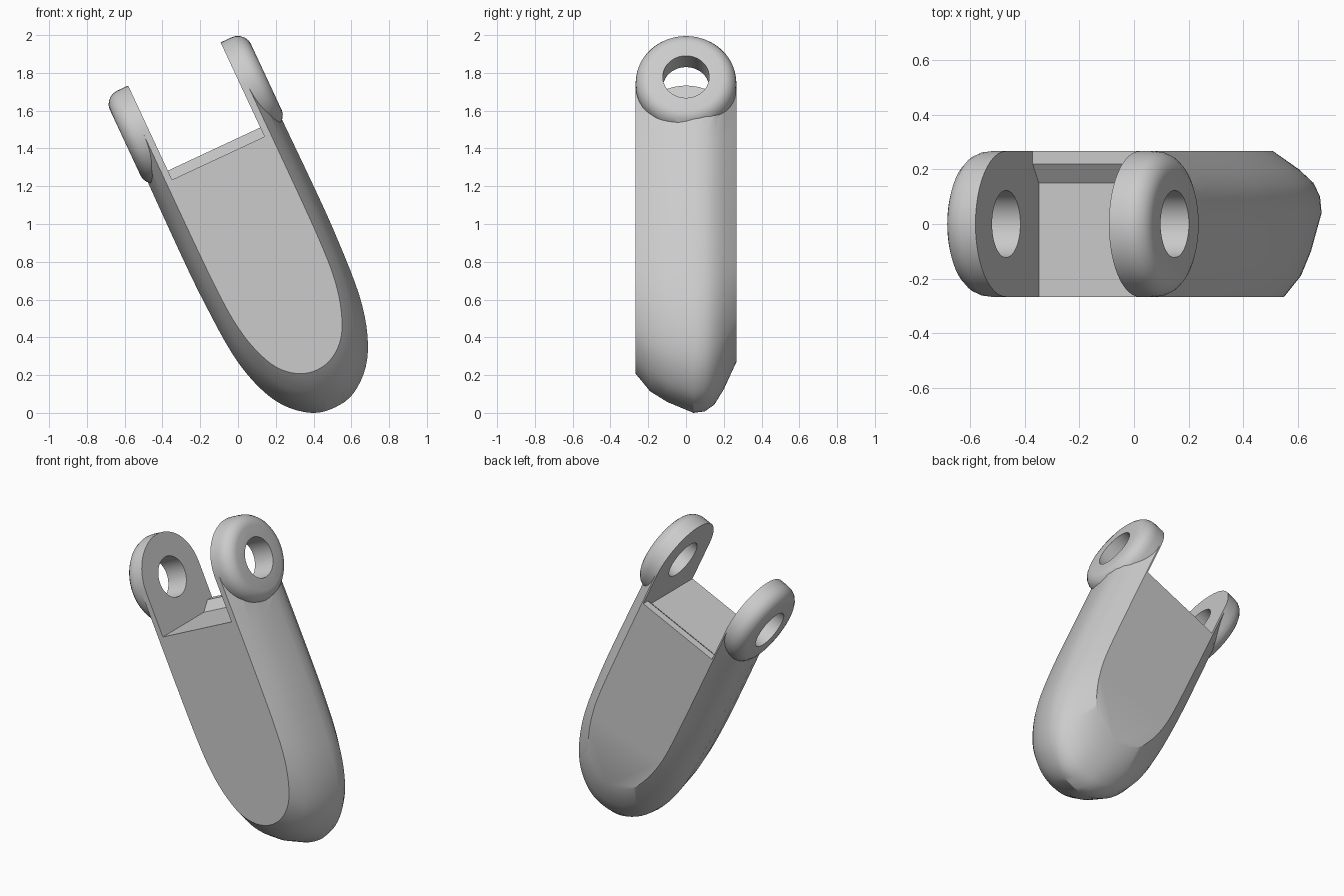
import bpy, bmesh, math
from mathutils import Vector, Matrix

cube = bpy.data.objects.get("Cube")
if cube:
    bpy.data.objects.remove(cube, do_unlink=True)

HALF_DEPTH = 0.267
EAR_HEIGHT = 1.555
INNER = 0.27
HOLE_RADIUS = 0.123

grey = bpy.data.materials.new("light_grey")
grey.use_nodes = True
grey.diffuse_color = (0.6, 0.6, 0.6, 1)
grey.node_tree.nodes["Principled BSDF"].inputs["Base Color"].default_value = (0.6, 0.6, 0.6, 1)


def make_object(name, bm):
    bmesh.ops.recalc_face_normals(bm, faces=bm.faces[:])
    mesh = bpy.data.meshes.new(name)
    bm.to_mesh(mesh)
    bm.free()
    obj = bpy.data.objects.new(name, mesh)
    bpy.context.collection.objects.link(obj)
    mesh.materials.append(grey)
    return obj


def loft(name, rings, closed=False):
    """Skin equal-length rings; cap the ends unless the rings form a loop."""
    bm = bmesh.new()
    loops = [[bm.verts.new(p) for p in ring] for ring in rings]
    n = len(loops[0])
    pairs = list(zip(loops, loops[1:]))
    if closed:
        pairs.append((loops[-1], loops[0]))
    for a, b in pairs:
        for i in range(n):
            j = (i + 1) % n
            bm.faces.new((a[i], a[j], b[j], b[i]))
    if not closed:
        bm.faces.new(loops[0])
        bm.faces.new(loops[-1])
    return make_object(name, bm)


def smooth_path(points, steps=4):
    """Catmull-Rom curve through the points."""
    pts = [Vector(p) for p in points]
    pts = [pts[0] * 2 - pts[1]] + pts + [Vector((-pts[-2].x, pts[-2].y))]
    out = []
    for a, b, c, d in zip(pts, pts[1:], pts[2:], pts[3:]):
        for s in range(steps):
            t = s / steps
            out.append(0.5 * (2 * b + (c - a) * t + (2 * a - 5 * b + 4 * c - d) * t ** 2
                              + (3 * b - a - 3 * c + d) * t ** 3))
    return out + [pts[-2]]


def boolean(target, tool, operation):
    mod = target.modifiers.new(operation.title(), "BOOLEAN")
    mod.operation = operation
    mod.solver = "EXACT"
    mod.object = tool
    bpy.context.view_layer.objects.active = target
    bpy.ops.object.modifier_apply(modifier=mod.name)
    bpy.data.objects.remove(tool, do_unlink=True)


# Tapered shell: outline of the front face and of the widest section
face_outline = smooth_path([(.305, EAR_HEIGHT), (.305, .9), (.30, .6), (.285, .42),
                            (.25, .27), (.19, .14), (.10, .06), (0, .035)])
wide_outline = smooth_path([(.39, EAR_HEIGHT), (.395, .9), (.39, .6), (.37, .3),
                            (.32, .09), (.24, -.06), (.12, -.16), (0, -.185)])
# Depth and how far each section swells from face towards widest
sections = [(-HALF_DEPTH, 0), (-.19, .45), (-.1, .72), (.04, 1), (.1, .96),
            (.15, .79), (.2, .4), (HALF_DEPTH, -.3)]
rings = []
for y, swell in sections:
    half = [f.lerp(w, swell) for f, w in zip(face_outline, wide_outline)]
    rings.append([(p.x, y, p.y) for p in half] + [(-p.x, y, p.y) for p in reversed(half[:-1])])
fork = loft("fork_link", rings)

# Rounded ears, lathed around the hinge axis
ear_profile = [(.2, HALF_DEPTH), (.33, HALF_DEPTH), (.355, .264), (.378, .254),
               (.397, .236), (.408, .216), (.412, .195)]
for side in (-1, 1):
    ear = loft("ear", [[(side * x, r * math.sin(a), EAR_HEIGHT + r * math.cos(a))
                        for a in (math.tau * i / 48 for i in range(48))]
                       for x, r in ear_profile])
    boolean(fork, ear, "UNION")

# Slot between the ears, with a raised lip along the back of its floor
slot_profile = [(-.5, 1.272), (.15, 1.272), (.22, 1.325), (.5, 1.325), (.5, 2.2), (-.5, 2.2)]
slot = loft("slot_cutter", [[(x, y, z) for y, z in slot_profile] for x in (-INNER, INNER)])
boolean(fork, slot, "DIFFERENCE")

# Hinge hole through both ears
hole = loft("hole_cutter", [[(x, HOLE_RADIUS * math.sin(a), EAR_HEIGHT + HOLE_RADIUS * math.cos(a))
                             for a in (math.tau * i / 40 for i in range(40))] for x in (-1, 1)])
boolean(fork, hole, "DIFFERENCE")

# Lean the whole link and stand it on the ground
tilt = Matrix.Rotation(math.radians(-25), 4, "Y") @ Matrix.Translation((.478, 0, 0))
fork.data.transform(tilt)
low = min(v.co.z for v in fork.data.vertices)
fork.data.transform(Matrix.Translation((0, 0, -low)))

bpy.ops.object.select_all(action="DESELECT")
fork.select_set(True)
bpy.context.view_layer.objects.active = fork
bpy.ops.object.shade_smooth_by_angle(angle=math.radians(32))
